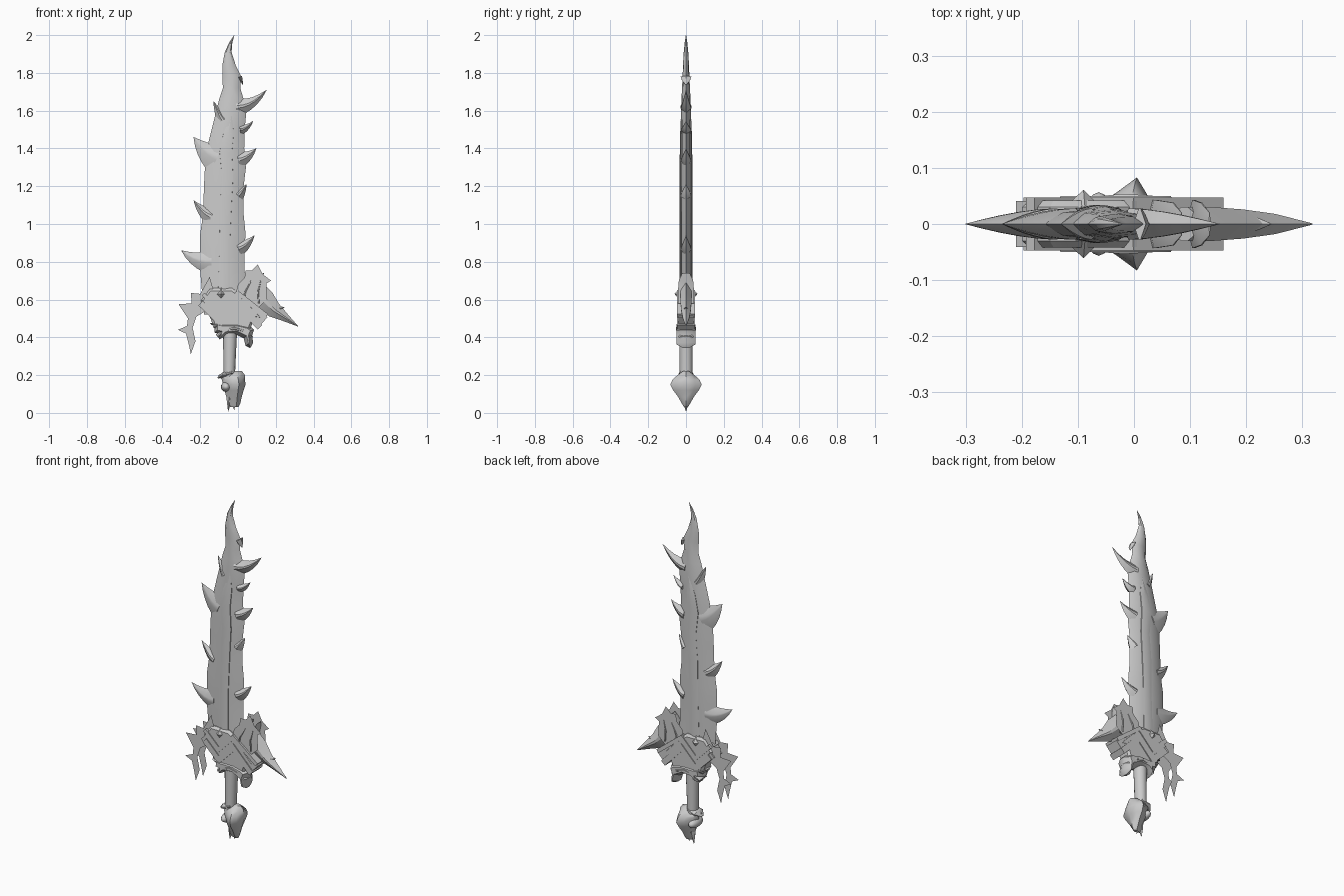
import bpy, bmesh, math
from mathutils import Vector

cube = bpy.data.objects.get("Cube")
if cube:
    bpy.data.objects.remove(cube)

GREY = (0.6, 0.6, 0.6, 1)
steel = bpy.data.materials.new("plain grey")
steel.use_nodes = True
steel.diffuse_color = GREY
steel.node_tree.nodes["Principled BSDF"].inputs["Base Color"].default_value = GREY

# Cross-sections as (across, depth) in unit size
DIAMOND = [(-1, 0), (-.15, 1), (.15, 1), (1, 0), (.15, -1), (-.15, -1)]
BLADE = [(-1, 0), (-.6, .75), (0, 1), (.6, .75), (1, 0), (.6, -.75), (0, -1), (-.6, -.75)]
BOX = [(-1, -1), (-1, 1), (1, 1), (1, -1)]
SPINE = [(-1, 0), (-.9, .85), (0, 1), (.9, .85), (1, 0), (.9, -.85), (0, -1), (-.9, -.85)]
ROUND = [(math.cos(i * math.tau / 14), math.sin(i * math.tau / 14)) for i in range(14)]


def finish(name, bm, angle=30):
    bmesh.ops.recalc_face_normals(bm, faces=bm.faces)
    mesh = bpy.data.meshes.new(name)
    bm.to_mesh(mesh)
    bm.free()
    mesh.materials.append(steel)
    obj = bpy.data.objects.new(name, mesh)
    bpy.context.collection.objects.link(obj)
    bpy.ops.object.select_all(action="DESELECT")
    obj.select_set(True)
    bpy.context.view_layer.objects.active = obj
    bpy.ops.object.shade_smooth_by_angle(angle=math.radians(angle))
    return obj


def sweep(name, path, section, level=False, angle=30):
    """Skin a section along points (x, z, half width, half depth) in the xz plane."""
    bm = bmesh.new()
    pts = [Vector((p[0], p[1])) for p in path]
    rings = []
    for i, (x, z, w, t) in enumerate(path):
        a = (pts[i] - pts[max(i - 1, 0)]).normalized()
        b = (pts[min(i + 1, len(pts) - 1)] - pts[i]).normalized()
        d = (a + b).normalized()
        n = Vector((1, 0)) if level else Vector((d.y, -d.x))
        mitre = 1 if level else 1 / max(.6, d.dot(b if b.length else a))
        rings.append([bm.verts.new((x + n.x * u * w * mitre, v * t, z + n.y * u * w * mitre))
                      for u, v in section])
    k = len(section)
    for r, s in zip(rings, rings[1:]):
        for j in range(k):
            bm.faces.new((r[j], r[(j + 1) % k], s[(j + 1) % k], s[j]))
    bm.faces.new(rings[0])
    bm.faces.new(rings[-1])
    return finish(name, bm, angle)


def slab(name, outline, depth, bevel, rim=0.0):
    """Sharp-edged plate: an outline whose two sides rise to a bevelled plateau."""
    bm = bmesh.new()
    front = bm.faces.new([bm.verts.new((x, -rim, z)) for x, z in outline])
    back = bm.faces.new([bm.verts.new((x, rim, z)) for x, z in reversed(outline)])
    if rim:
        f, b = list(front.verts), list(reversed(back.verts))
        for i in range(len(f)):
            j = (i + 1) % len(f)
            bm.faces.new((f[i], f[j], b[j], b[i]))
    bm.normal_update()
    for face in (front, back):
        face.normal_flip() if (face.normal.y > 0) == (face is front) else None
        bmesh.ops.inset_region(bm, faces=[face], thickness=bevel, depth=depth - rim,
                               use_even_offset=False)
    bmesh.ops.remove_doubles(bm, verts=bm.verts, dist=.0005)
    return finish(name, bm)


def thorn(name, base, tip, width, bend=.25, depth=.028):
    """Hooked spike: leaves the edge sideways, then curls to the tip."""
    a, b = Vector(base), Vector(tip)
    c = a.lerp(b, .5) + Vector((0, -bend * (b - a).length))
    path = []
    for i in range(6):
        s = i / 5
        p = a * (1 - s) ** 2 + c * 2 * s * (1 - s) + b * s * s
        path.append((p.x, p.y, max(width * (1 - s) ** .85, .0005), max(depth * (1 - s ** 1.6), .0005)))
    return sweep(name, path, DIAMOND)


# Blade: rows of (height, left edge, right edge, half depth), ending in a curved horn
rows = [(.52, -.18, .06, .03), (.75, -.2, .035, .03), (.87, -.2, .035, .03), (.95, -.2, .04, .03),
        (1.05, -.185, .03, .03), (1.2, -.18, .03, .03), (1.3, -.175, .042, .029), (1.4, -.165, .033, .028),
        (1.5, -.14, .035, .027), (1.6, -.115, .045, .026), (1.66, -.1, .03, .024), (1.72, -.08, .012, .021),
        (1.78, -.083, .018, .018), (1.84, -.083, -.012, .016), (1.91, -.07, -.034, .012),
        (1.96, -.047, -.03, .007), (2, -.021, -.019, .001)]
sweep("blade", [((l + r) / 2, z, (r - l) / 2, t) for z, l, r, t in rows], BLADE, level=True)

# Raised wavy spine running up both blade faces
sweep("blade_spine", [(-.075, .6, .035, .034), (-.07, .9, .03, .034), (-.065, 1.1, .034, .034),
                      (-.055, 1.25, .032, .034), (-.065, 1.38, .036, .033), (-.05, 1.48, .03, .031),
                      (-.035, 1.58, .003, .026)], SPINE, level=True, angle=20)

# Thorns along both edges: base, tip, half width, bend
thorns = [((-.08, 1.55), (-.13, 1.65), .035, .1), ((-.11, 1.35), (-.235, 1.46), .09, .2),
          ((-.14, 1.04), (-.235, 1.125), .05, .2), ((-.14, .8), (-.3, .86), .07, .2),
          ((-.01, 1.62), (.152, 1.71), .05, .25), ((.01, 1.5), (.08, 1.545), .03, .25),
          ((0, 1.34), (.097, 1.4), .05, .2), ((.0, 1.15), (.045, 1.21), .035, .1),
          ((0, .87), (.088, .94), .045, .2), ((.01, 1.78), (.027, 1.735), .012, 0)]
for i, (base, tip, width, bend) in enumerate(thorns):
    thorn(f"blade_thorn_{i + 1}", base, tip, width, bend)

# Right-hand (-x) guard leaf with a ragged hanging tail
slab("guard_leaf", [(-.15, .72), (-.2, .63), (-.25, .635), (-.245, .58), (-.315, .575), (-.265, .5),
                    (-.27, .46), (-.318, .44), (-.275, .42), (-.26, .36), (-.25, .31), (-.225, .38),
                    (-.24, .45), (-.22, .51), (-.17, .54), (-.1, .54)], .033, .022)

# Left-hand (+x) guard wing: hooked crest and long pointed claw
slab("guard_crest", [(-.02, .6), (0, .68), (.035, .715), (.04, .755), (.075, .755), (.105, .785),
                     (.13, .735), (.175, .7), (.15, .685), (.155, .6), (.1, .55), (.03, .53)], .036, .022)
sweep("guard_claw", [(.09, .66, .05, .03), (.135, .6, .06, .03), (.19, .545, .042, .026),
                     (.25, .505, .022, .018), (.318, .458, .001, .001)], DIAMOND)
thorn("claw_barb", (.19, .55), (.245, .56), .025, .1, .018)
for i, (x, lean) in enumerate([(.05, -.02), (.1, .01)]):
    sweep(f"crest_rib_{i + 1}", [(x + lean, .58, .014, .042), (x + lean * .6, .64, .014, .043),
                                 (x + .02, .7, .011, .038), (x + .035, .74, .002, .02)], DIAMOND)

# Guard body and the curled collar beneath it
slab("guard_body", [(-.2, .595), (-.145, .5), (-.13, .45), (.06, .43), (.085, .5), (.13, .5),
                    (.05, .6), (-.03, .66), (-.15, .66)], .042, .015, .03)
slab("guard_collar", [(-.15, .475), (-.125, .455), (-.125, .425), (-.1, .42), (-.1, .388), (-.06, .41),
                      (-.01, .415), (.03, .395), (.04, .355), (.065, .343), (.08, .37), (.075, .41),
                      (.085, .44), (.06, .465), (0, .48), (-.08, .48)], .05, .02, .014)
sweep("collar_roll", [(-.11, .405, .012, .035), (-.07, .438, .017, .05), (-.02, .448, .018, .055),
                      (.03, .435, .018, .052), (.06, .4, .018, .04), (.055, .355, .008, .015)], ROUND)

# Zigzag bands: a recessed backing and two raised strips
zigzag = [(-.185, .595), (-.093, .505), (0, .6), (.132, .48)]
sweep("zigzag_backing", [(x, z, .036, .041) for x, z in zigzag], BOX)
for name, shift, half in (("upper", .034, .011), ("lower", -.026, .017)):
    sweep(f"zigzag_{name}_strip", [(x + (shift * .6 if i == 3 else -shift * -.0), z + shift, half, .047)
                                   for i, (x, z) in enumerate(zigzag)], BOX)

# Faceted gem on both faces
bm = bmesh.new()
ring = [bm.verts.new((x, 0, z)) for x, z in [(-.155, .625), (-.09, .555), (-.03, .625), (-.085, .7)]]
for y in (-.061, .061):
    apex = bm.verts.new((-.09, y, .63))
    for i in range(4):
        bm.faces.new((ring[i], ring[(i + 1) % 4], apex))
finish("guard_gem", bm)

# Grip
sweep("grip", [(-.046, .16, .03, .034), (-.046, .22, .031, .034), (-.044, .33, .034, .035),
               (-.042, .45, .038, .036)], ROUND, level=True)

# Pommel: bulging claw shape with its ridge offset to the left
POMMEL = [(-1, 0), (-.7, .42), (-.1, .72), (.42, 1), (.75, .6), (1, 0),
          (.75, -.6), (.42, -1), (-.1, -.72), (-.7, -.42)]
bulb = [(.222, -.06, .02, .015), (.2, -.105, .037, .045), (.175, -.085, .037, .072), (.15, -.08, .04, .083),
        (.12, -.072, .03, .068), (.085, -.062, .02, .042), (.05, -.055, .012, .022), (.03, -.04, .002, .01)]
sweep("pommel", [((l + r) / 2, z, (r - l) / 2, t) for z, l, r, t in bulb], POMMEL, level=True, angle=40)
for i, (x, tip) in enumerate([(-.045, (-.052, .008)), (-.025, (-.02, .015)), (0, (.002, .035))]):
    thorn(f"pommel_point_{i + 1}", (x, .09), tip, .017, 0, .02)
sweep("pommel_curl", [(-.03, .215, .014, .035), (-.08, .2, .014, .042), (-.107, .185, .003, .01)], ROUND)
bm = bmesh.new()
bmesh.ops.create_uvsphere(bm, u_segments=16, v_segments=10, radius=.027)
bmesh.ops.scale(bm, vec=(1, 2.1, 1), verts=bm.verts)
bmesh.ops.translate(bm, vec=(-.063, 0, .138), verts=bm.verts)
finish("pommel_bead", bm, 60)
